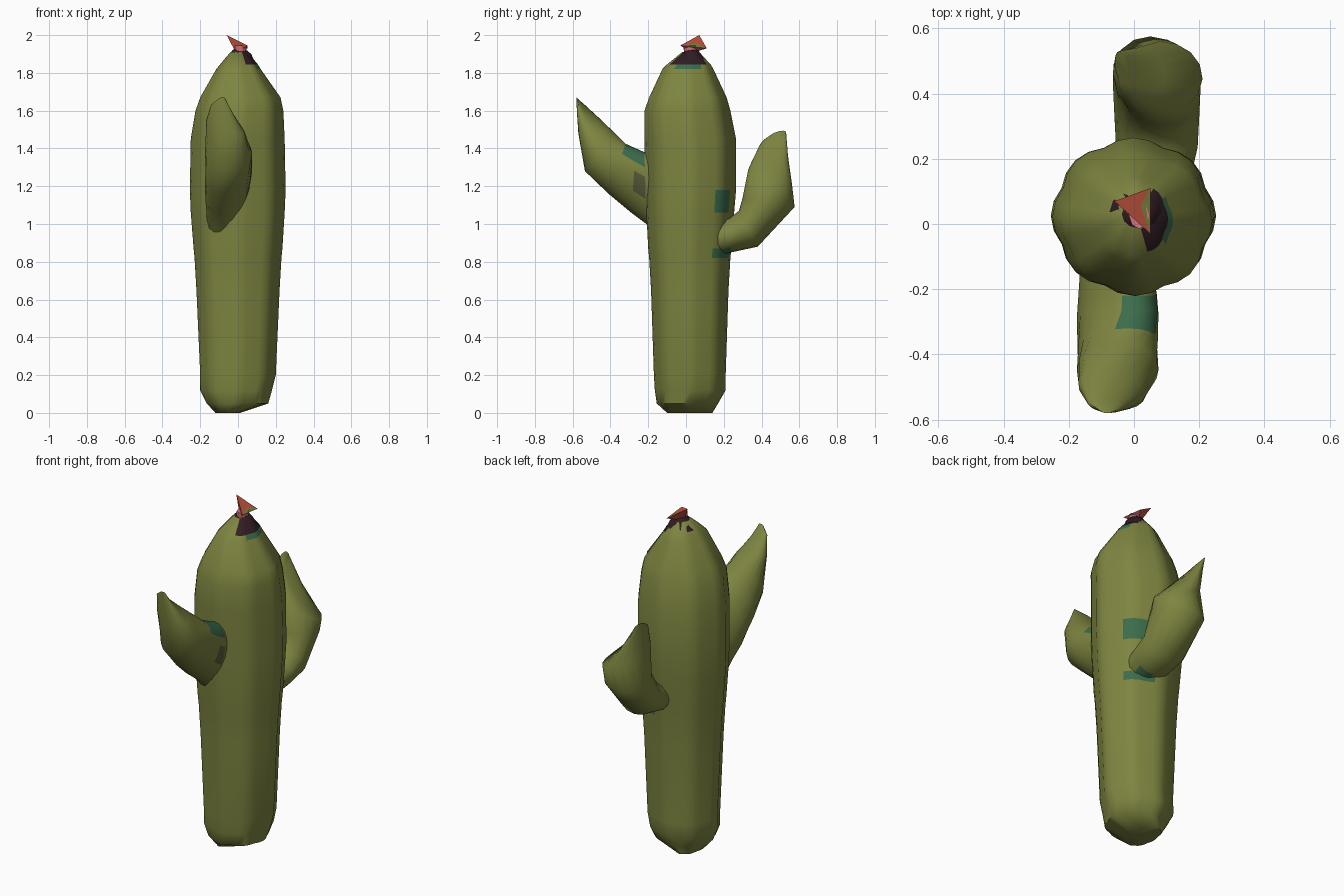
import bpy, bmesh, math
from mathutils import Vector

old = bpy.data.objects.get("Cube")
if old:
    bpy.data.objects.remove(old, do_unlink=True)


def material(name, rgb):
    m = bpy.data.materials.new(name)
    m.use_nodes = True
    m.diffuse_color = (*rgb, 1)
    m.node_tree.nodes["Principled BSDF"].inputs["Base Color"].default_value = (*rgb, 1)
    return m


MATS = [material("olive green", (0.21, 0.235, 0.052)),
        material("teal green", (0.045, 0.15, 0.07)),
        material("dark brown", (0.03, 0.012, 0.016)),
        material("coral red", (0.55, 0.09, 0.05)),
        material("pink", (0.7, 0.17, 0.2)),
        material("dull olive", (0.1, 0.11, 0.045))]
OLIVE, TEAL, BROWN, RED, PINK, DULL = range(len(MATS))


def finish(name, bm, angle):
    bmesh.ops.recalc_face_normals(bm, faces=bm.faces)
    mesh = bpy.data.meshes.new(name)
    bm.to_mesh(mesh)
    bm.free()
    obj = bpy.data.objects.new(name, mesh)
    bpy.context.collection.objects.link(obj)
    for m in MATS:
        mesh.materials.append(m)
    bpy.ops.object.select_all(action='DESELECT')
    obj.select_set(True)
    bpy.context.view_layer.objects.active = obj
    bpy.ops.object.shade_smooth_by_angle(angle=math.radians(angle))


def loft(name, rings, sides, lobes=0, dip=0.0, patches=()):
    """Each ring: sideways half-axis, far point, near point."""
    bm = bmesh.new()
    loops = []
    for side, far, near in rings:
        side, far, near = Vector(side), Vector(far), Vector(near)
        mid, half = (far + near) / 2, (far - near) / 2
        loop = []
        for i in range(sides):
            t = math.tau * i / sides
            r = 1 - dip * (1 - abs(math.cos(t * lobes / 2)))
            loop.append(bm.verts.new(mid + r * (math.sin(t) * half + math.cos(t) * side)))
        loops.append(loop)
    for p, q in zip(loops, loops[1:]):
        for i in range(sides):
            j = (i + 1) % sides
            bm.faces.new((p[i], p[j], q[j], q[i]))
    bm.faces.new(loops[0])
    bm.faces.new(loops[-1])
    # colour patches chosen by a box around the face centre
    for index, low, high in patches:
        for f in bm.faces:
            c = f.calc_center_median()
            if all(l < v < h for l, v, h in zip(low, c, high)):
                f.material_index = index
    finish(name, bm, 55)


def level(rows):
    """Turn rows of height, x range, y range into level rings."""
    return [(((x1 - x0) / 2, 0, 0), ((x0 + x1) / 2, y1, z), ((x0 + x1) / 2, y0, z))
            for z, x0, x1, y0, y1 in rows]


# Ribbed trunk
loft("trunk", level([
    (0, -.12, .01, -.1, .14), (.05, -.165, .16, -.155, .17),
    (.12, -.2, .18, -.165, .21), (.2, -.2, .2, -.17, .21),
    (.65, -.22, .22, -.185, .225), (.82, -.23, .23, -.195, .235),
    (.87, -.235, .235, -.2, .24), (1.06, -.25, .247, -.21, .255),
    (1.18, -.255, .252, -.215, .265), (1.45, -.25, .247, -.22, .265),
    (1.6, -.225, .24, -.22, .235), (1.67, -.2, .225, -.195, .215),
    (1.82, -.115, .12, -.125, .145), (1.845, -.095, .105, -.1, .13),
    (1.91, -.04, .05, -.02, .07)]), 32, 8, 0.06,
    patches=[(TEAL, (.06, -.06, 1.82), (.2, .08, 1.845)),
             (BROWN, (.03, -.05, 1.845), (.2, .085, 1.9)),
             (TEAL, (.08, .17, 1.06), (.19, .3, 1.18)),
             (TEAL, (.06, .15, .82), (.2, .3, .87))])

# Front arm, rising to a point and blending down to the right
loft("front_arm", [
    ((.1, 0, 0), (-.01, -.12, 1.35), (-.1, -.12, .9)),
    ((.11, 0, 0), (0, -.22, 1.38), (-.1, -.21, 1)),
    ((.115, 0, 0), (0, -.265, 1.4), (-.1, -.29, 1.06)),
    ((.12, 0, 0), (-.02, -.32, 1.425), (-.08, -.41, 1.16)),
    ((.125, 0, 0), (-.05, -.36, 1.465), (-.05, -.535, 1.28)),
    ((.1, 0, -.02), (-.09, -.45, 1.55), (-.045, -.57, 1.48)),
    ((.055, 0, -.02), (-.1, -.53, 1.62), (-.07, -.578, 1.6)),
    ((.015, 0, 0), (-.09, -.57, 1.66), (-.08, -.58, 1.67))], 20,
    patches=[(TEAL, (-.05, -.33, 1.33), (.08, -.2, 1.5)),
             (DULL, (0, -.27, 1.16), (.08, -.2, 1.24))])

# Back arm, bending upward with its top slanting to one corner
loft("back_arm", [
    ((.11, 0, 0), (.07, .17, 1.02), (.07, .17, .83)),
    ((.125, 0, 0), (.07, .23, 1.03), (.07, .24, .85)),
    ((.13, 0, 0), (.07, .28, 1.07), (.07, .38, .88)),
    ((.135, 0, 0), (.09, .3, 1.14), (.05, .575, 1.09)),
    ((.135, 0, -.06), (.07, .33, 1.29), (.08, .56, 1.22)),
    ((.08, 0, -.08), (.02, .385, 1.39), (.01, .54, 1.36)),
    ((.02, 0, -.02), (-.03, .43, 1.45), (-.045, .53, 1.485))], 16,
    patches=[(TEAL, (.07, .15, .8), (.2, .24, .88))])

# Dark collar below the flower
loft("flower_collar", level([
    (1.865, -.075, .085, -.03, .105), (1.9, -.045, .07, -.02, .08),
    (1.925, -.025, .04, 0, .06)]), 12,
    patches=[(BROWN, (-1, -1, 0), (1, 1, 3))])

# Flower: an upturned three-petal cup
bm = bmesh.new()
tip, back, front, base, inner = [bm.verts.new(p) for p in (
    (-.06, .07, 2), (.05, .11, 1.93), (.05, -.03, 1.945), (-.01, .03, 1.905), (.02, .055, 1.955))]
for verts, index in (((tip, back, inner), RED), ((front, tip, inner), RED),
                     ((back, front, inner), OLIVE), ((tip, front, base), RED),
                     ((back, tip, base), RED), ((front, back, base), PINK)):
    bm.faces.new(verts).material_index = index
finish("flower", bm, 20)

# Pink flower throat
loft("flower_throat", level([
    (1.91, -.02, .045, -.01, .06), (1.945, -.015, .047, -.015, .065)]), 8,
    patches=[(PINK, (-1, -1, 0), (1, 1, 3))])
